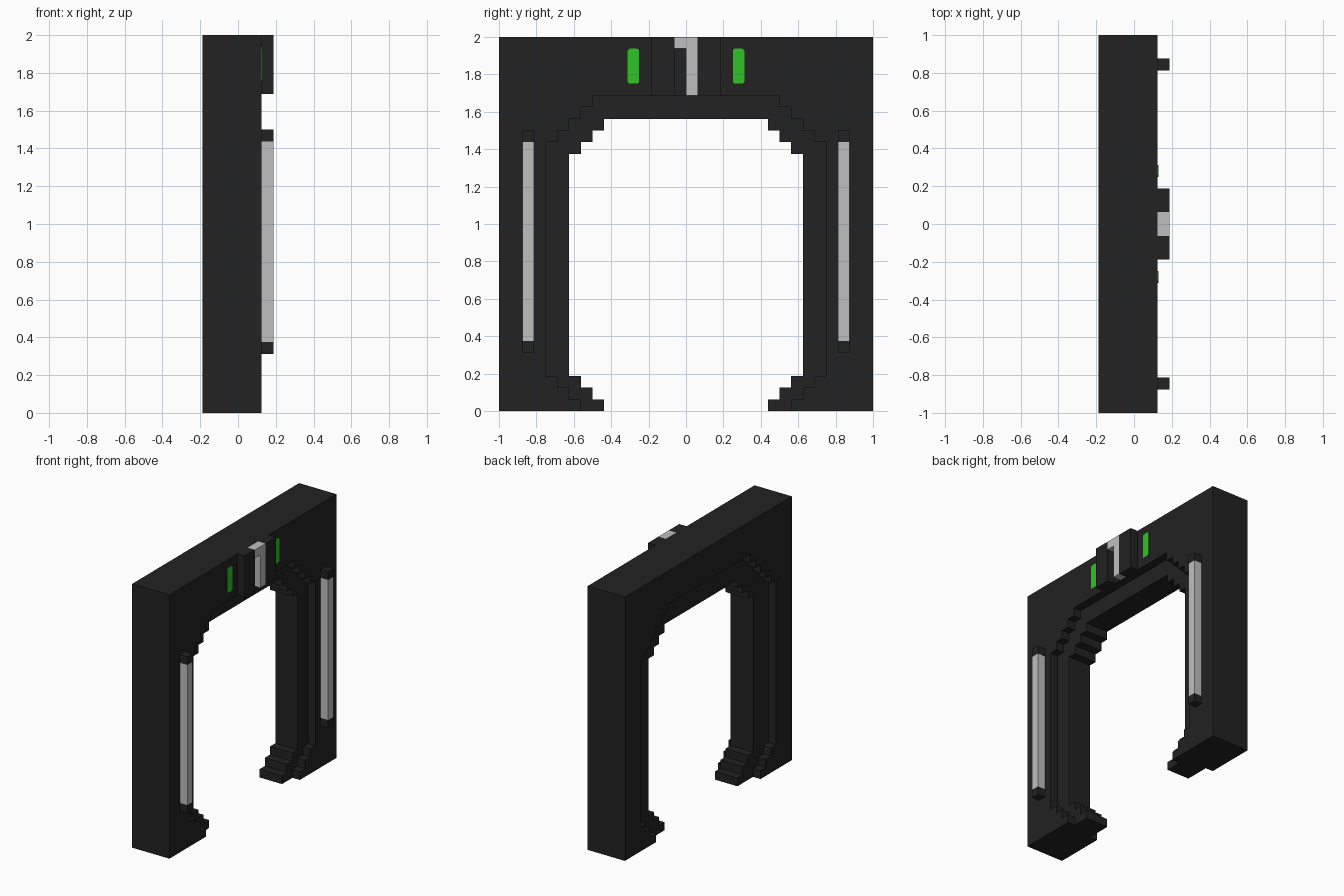
import bpy, bmesh

old = bpy.data.objects.get("Cube")
if old:
    bpy.data.objects.remove(old, do_unlink=True)

U = 1 / 16  # one stair step


def material(name, colour):
    m = bpy.data.materials.new(name)
    m.use_nodes = True
    m.diffuse_color = (*colour, 1)
    bsdf = m.node_tree.nodes["Principled BSDF"]
    bsdf.inputs["Base Color"].default_value = (*colour, 1)
    bsdf.inputs["Roughness"].default_value = 0.8
    return m


dark = material("charcoal", (0.016, 0.016, 0.016))
grey = material("light_grey", (0.52, 0.52, 0.52))
green = material("bright_green", (0.028, 0.55, 0.018))


def prism(name, outline, x0, x1, mat):
    """Extrude a (y, z) outline from x0 to x1."""
    bm = bmesh.new()
    face = bm.faces.new([bm.verts.new((x0, y, z)) for y, z in outline])
    ext = bmesh.ops.extrude_face_region(bm, geom=[face])
    moved = [g for g in ext["geom"] if isinstance(g, bmesh.types.BMVert)]
    bmesh.ops.translate(bm, verts=moved, vec=(x1 - x0, 0, 0))
    bmesh.ops.recalc_face_normals(bm, faces=bm.faces)
    mesh = bpy.data.meshes.new(name)
    bm.to_mesh(mesh)
    bm.free()
    mesh.materials.append(mat)
    obj = bpy.data.objects.new(name, mesh)
    bpy.context.collection.objects.link(obj)
    return obj


def box(name, y0, y1, z0, z1, x0, x1, mat):
    return prism(name, [(y0, z0), (y1, z0), (y1, z1), (y0, z1)], x0, x1, mat)


def arch(name, half, spring, top_steps, x0, x1):
    """Square frame with a stepped doorway, open at the floor."""
    base_steps = 3
    side = []
    for i in range(base_steps):  # stair at the foot
        y = half - (base_steps - i) * U
        side += [(y, i * U), (y, (i + 1) * U)]
    side.append((half, base_steps * U))
    for i in range(top_steps):  # stair under the lintel
        z = spring + i * U
        side += [(half - i * U, z), (half - (i + 1) * U, z)]
    side.append((half - top_steps * U, spring + top_steps * U))
    mirrored = [(-y, z) for y, z in reversed(side)]
    outer = [(-1, 0), (-1, 2), (1, 2), (1, 0)]
    return prism(name, side + mirrored + outer, x0, x1, dark)


# Gate frame: two outer layers around a narrower recessed core
FACE, FRONT = 2 * U, 3 * U
arch("face_frame", 12 * U, 23 * U, 4, U, FACE)
arch("core_frame", 10 * U, 22 * U, 3, -2 * U, U)
arch("rear_frame", 13 * U, 23 * U, 5, -3 * U, -2 * U)

# Lamp bars and status lights on both sides
for s, label in ((-1, "right"), (1, "left")):
    a, b = sorted((s * 13 * U, s * 14 * U))
    box(label + "_lamp_bar", a, b, 6 * U, 23 * U, FACE, FRONT, grey)
    box(label + "_lamp_foot", a, b, 5 * U, 6 * U, FACE, FRONT, dark)
    box(label + "_lamp_cap", a, b, 23 * U, 24 * U, FACE, FRONT, dark)

    # Status light with clipped corners
    a, b = sorted((s * 4 * U, s * 5 * U))
    z0, z1, c = 28 * U, 31 * U, 0.01
    clipped = [(a + c, z0), (b - c, z0), (b, z0 + c), (b, z1 - c),
               (b - c, z1), (a + c, z1), (a, z1 - c), (a, z0 + c)]
    prism(label + "_status_light", clipped, FACE, FACE + 0.004, green)

    # Keystone cheeks
    a, b = sorted((s * U, s * 3 * U))
    box(label + "_keystone", a, b, 27 * U, 2, FACE, FRONT, dark)

# Hooked strip in the middle of the keystone
prism("keystone_strip",
      [(0, 27 * U), (U, 27 * U), (U, 2), (-U, 2), (-U, 31 * U), (0, 31 * U)],
      FACE, FRONT, grey)
